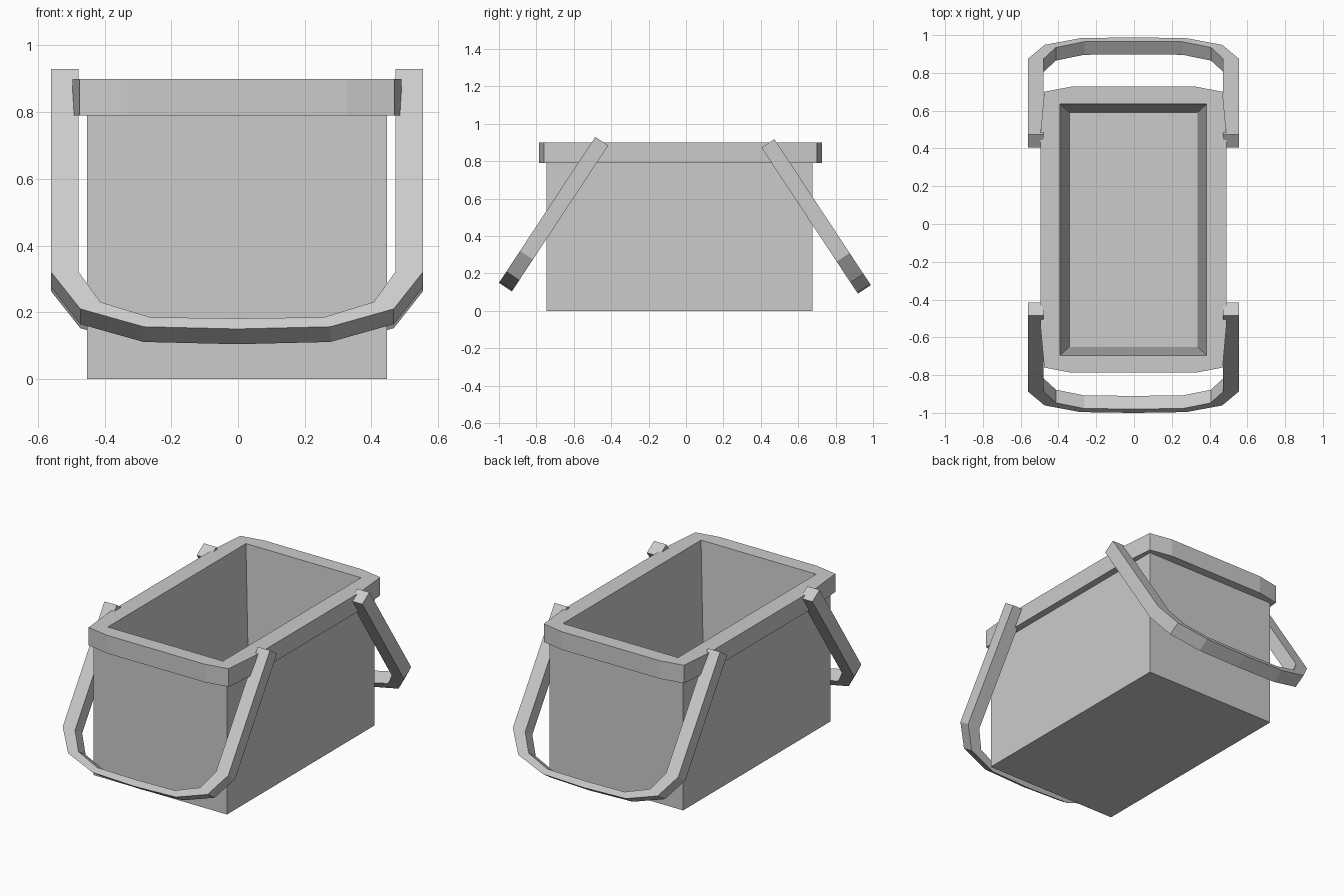
import bpy, bmesh
from mathutils import Vector

if "Cube" in bpy.data.objects:
    bpy.data.objects.remove(bpy.data.objects["Cube"])

CX, CY = -0.003, -0.03


def make_object(name, bm):
    bmesh.ops.remove_doubles(bm, verts=bm.verts, dist=1e-5)
    bmesh.ops.recalc_face_normals(bm, faces=bm.faces)
    mesh = bpy.data.meshes.new(name)
    bm.to_mesh(mesh)
    bm.free()
    obj = bpy.data.objects.new(name, mesh)
    bpy.context.collection.objects.link(obj)
    return obj


def rect(hx, hy, z, cy):
    return [Vector((CX + sx * hx, cy + sy * hy, z))
            for sx, sy in ((-1, -1), (1, -1), (1, 1), (-1, 1))]


def loft(bm, loops):
    rings = [[bm.verts.new(p) for p in loop] for loop in loops]
    for a, b in zip(rings, rings[1:]):
        n = len(a)
        for i in range(n):
            j = (i + 1) % n
            bm.faces.new((a[i], a[j], b[j], b[i]))
    return rings


# Bin body with rim: outer walls, flared rim with clipped corners, tapered cavity
quarter = [(0.493, 0.5), (0.472, 0.73), (0.33, 0.757)]
outline = (quarter + [(-x, y) for x, y in reversed(quarter)]
           + [(-x, -y) for x, y in quarter]
           + [(x, -y) for x, y in reversed(quarter)])


def rim_loop(z):
    return [Vector((CX + x, CY + y, z)) for x, y in outline]


def bridge(bm, ring_a, ring_b):
    edges = []
    for ring in (ring_a, ring_b):
        for i, v in enumerate(ring):
            edges.append(bm.edges.get((v, ring[(i + 1) % len(ring)])))
    bmesh.ops.bridge_loops(bm, edges=edges)


bm = bmesh.new()
outer = loft(bm, [rect(0.45, 0.71, 0, -0.035), rect(0.45, 0.71, 0.79, -0.035)])
bm.faces.new(outer[0])
rim = loft(bm, [rim_loop(0.79), rim_loop(0.90)])
inner = loft(bm, [rect(0.388, 0.665, 0.90, CY), rect(0.338, 0.62, 0.05, CY)])
bm.faces.new(inner[1])
bridge(bm, outer[1], rim[0])
bridge(bm, rim[1], inner[0])
make_object("bin_body", bm)

# Swing handles: half profile as (x, distance along arm), mirrored and extruded
outer_half = [(0.558, 0), (0.558, 0.73), (0.47, 0.863), (0.28, 0.927), (0, 0.935)]
inner_half = [(0.475, 0), (0.475, 0.73), (0.41, 0.838), (0.26, 0.893), (0, 0.897)]


def handle(name, side, y_top, z_top):
    along = Vector((0, side * 0.515, -0.78)).normalized()
    thick = Vector((0, -side * 0.78, -0.515)).normalized() * 0.083
    start = Vector((CX, side * y_top, z_top))
    bm = bmesh.new()
    sections = []
    for sx in (1, -1):
        part = []
        for (xo, so), (xi, si) in zip(outer_half, inner_half):
            o = start + along * so + Vector((sx * xo, 0, 0))
            i = start + along * si + Vector((sx * xi, 0, 0))
            part.append([o, i, i + thick, o + thick])
        sections += part if sx == 1 else part[-2::-1]
    rings = loft(bm, sections)
    bm.faces.new(rings[0])
    bm.faces.new(rings[-1])
    make_object(name, bm)


handle("front_handle", -1, 0.485, 0.93)
handle("back_handle", 1, 0.473, 0.918)
